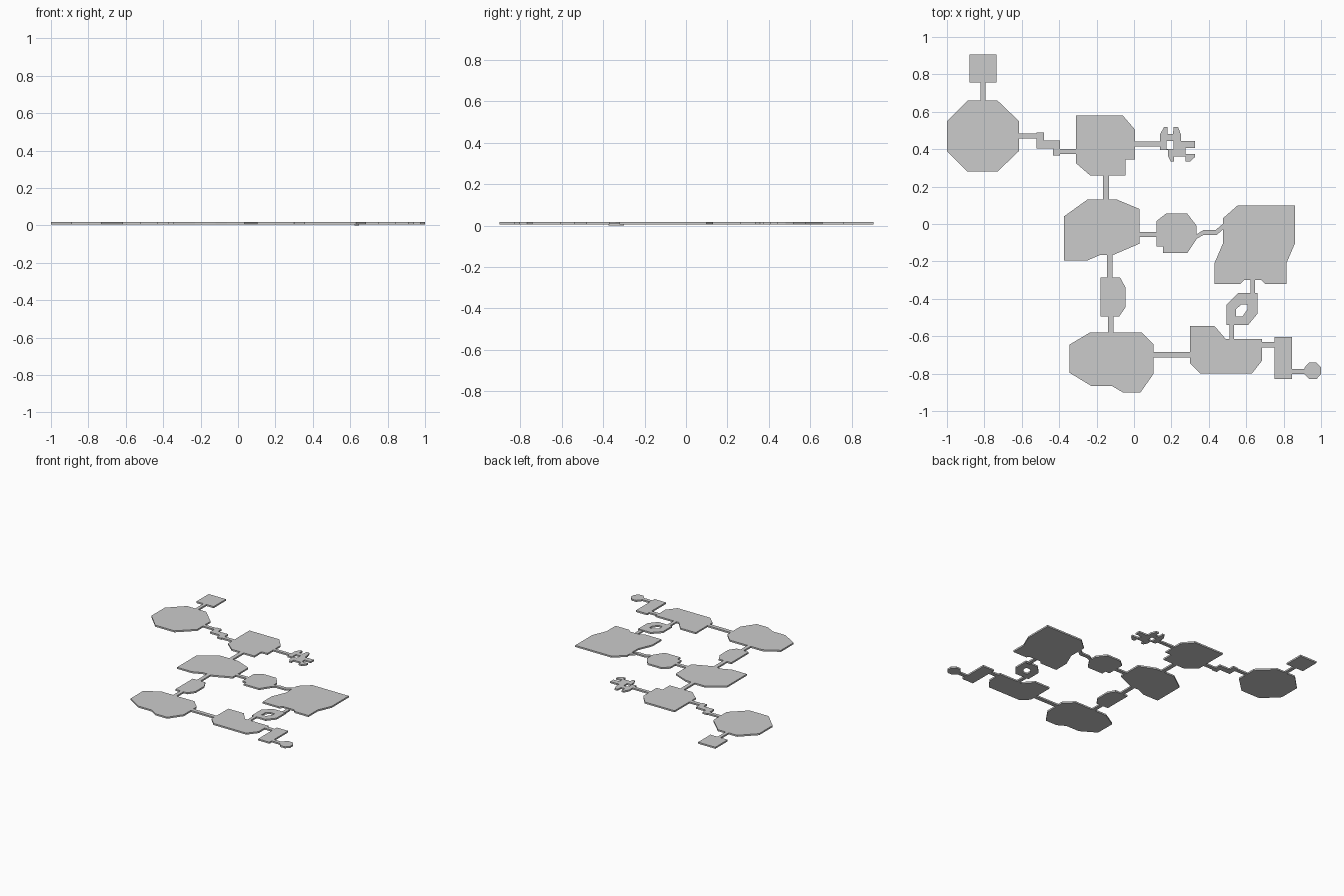
import bpy, bmesh

BOTTOM, TOP = 0.006, 0.018


def slab(name, outline, hole=None, z0=BOTTOM, z1=TOP):
    """Flat floor piece from an outline (and optional hole), given thickness."""
    bm = bmesh.new()
    edges = []
    for loop in (outline, hole or []):
        vs = [bm.verts.new((x, y, z0)) for x, y in loop]
        edges += [bm.edges.new((vs[i - 1], vs[i])) for i in range(len(vs))]
    bmesh.ops.triangle_fill(bm, edges=edges, use_beauty=True, use_dissolve=False)
    ext = bmesh.ops.extrude_face_region(bm, geom=bm.faces[:], use_keep_orig=True)
    top = [g for g in ext["geom"] if isinstance(g, bmesh.types.BMVert)]
    bmesh.ops.translate(bm, verts=top, vec=(0, 0, z1 - z0))
    bmesh.ops.recalc_face_normals(bm, faces=bm.faces[:])
    mesh = bpy.data.meshes.new(name)
    bm.to_mesh(mesh)
    bm.free()
    ob = bpy.data.objects.new(name, mesh)
    bpy.context.collection.objects.link(ob)
    return ob


def rect(name, x0, x1, y0, y1, **kw):
    return slab(name, [(x0, y0), (x1, y0), (x1, y1), (x0, y1)], **kw)


# Northwest rooms
rect("northwest_square_room", -.88, -.735, .757, .905)
slab("octagon_room", [(-.89, .66), (-.73, .66), (-.615, .55), (-.615, .39),
                      (-.73, .28), (-.89, .28), (-1, .39), (-1, .55)])
slab("stepped_corridor", [(-.615, .483), (-.52, .483), (-.52, .49), (-.48, .49),
                          (-.48, .447), (-.395, .447), (-.395, .402), (-.31, .402),
                          (-.31, .373), (-.395, .373), (-.395, .366), (-.433, .366),
                          (-.433, .404), (-.52, .404), (-.52, .457), (-.615, .457)])

# North room and the small pronged maze beside it
slab("north_room", [(-.31, .58), (-.06, .58), (.005, .505), (.005, .345),
                    (-.045, .345), (-.045, .26), (-.235, .26), (-.31, .325)])
slab("maze_room", [(.14, .48), (.16, .518), (.178, .518), (.178, .48), (.208, .48),
                   (.212, .518), (.236, .518), (.25, .48), (.25, .444), (.325, .444),
                   (.325, .406), (.275, .406), (.275, .374), (.325, .374),
                   (.325, .357), (.3, .333), (.275, .333), (.275, .36), (.215, .36),
                   (.215, .333), (.197, .333), (.182, .362), (.182, .395), (.14, .395)],
     hole=[(.175, .444), (.212, .444), (.212, .402), (.175, .402)])

# Central rooms
slab("central_room", [(-.25, .13), (-.09, .13), (.03, .08), (.03, -.105), (-.11, -.165),
                      (-.18, -.165), (-.25, -.195), (-.375, -.195), (-.375, .04)])
slab("middle_small_room", [(.17, .055), (.285, .055), (.335, -.01), (.335, -.08),
                           (.285, -.155), (.155, -.155), (.155, -.12), (.12, -.12),
                           (.12, .015)])
slab("bent_corridor", [(.335, -.055), (.37, -.033), (.435, -.033), (.475, 0),
                       (.475, -.03), (.44, -.06), (.37, -.06), (.335, -.078)])
slab("east_hall", [(.555, .1), (.86, .1), (.86, -.105), (.815, -.21), (.815, -.32),
                   (.70, -.32), (.68, -.30), (.59, -.30), (.57, -.32), (.43, -.32),
                   (.43, -.21), (.475, -.105), (.475, .03)])

# Southern rooms
slab("ring_room", [(.555, -.37), (.66, -.37), (.66, -.48), (.61, -.54), (.495, -.54),
                   (.495, -.43)],
     hole=[(.575, -.43), (.607, -.43), (.607, -.455), (.58, -.495), (.545, -.495),
           (.545, -.455)])
slab("southeast_room", [(.30, -.545), (.43, -.545), (.49, -.615), (.685, -.615),
                        (.685, -.73), (.63, -.80), (.355, -.80), (.30, -.745)])
rect("east_closet", .75, .845, -.83, -.605)
slab("end_chamber", [(.938, -.74), (.975, -.74), (1, -.767), (1, -.803),
                     (.975, -.83), (.938, -.83), (.912, -.803), (.912, -.767)])
slab("south_room", [(-.235, -.58), (.04, -.58), (.105, -.645), (.105, -.80),
                    (.035, -.90), (-.06, -.90), (-.12, -.865), (-.23, -.865),
                    (-.345, -.795), (-.345, -.645)])
slab("southwest_small_room", [(-.18, -.285), (-.075, -.285), (-.045, -.34),
                              (-.045, -.445), (-.08, -.495), (-.18, -.495)])

# Straight corridors
for name, *box in (
    ("northwest_corridor", -.82, -.795, .66, .757),
    ("maze_corridor", .005, .14, .415, .44),
    ("north_corridor", -.165, -.135, .13, .26),
    ("middle_corridor", .03, .12, -.07, -.043),
    ("southwest_corridor", -.145, -.115, -.285, -.165),
    ("south_corridor", -.138, -.11, -.58, -.495),
    ("lower_corridor", .105, .30, -.715, -.685),
    ("ring_corridor", .51, .535, -.615, -.54),
    ("closet_corridor", .685, .75, -.66, -.63),
    ("end_corridor", .845, .912, -.803, -.775),
):
    rect(name, *box)

# Slightly sunken corridor between the hall and the ring
rect("sunken_corridor", .622, .648, -.375, -.30, z0=0, z1=.012)
